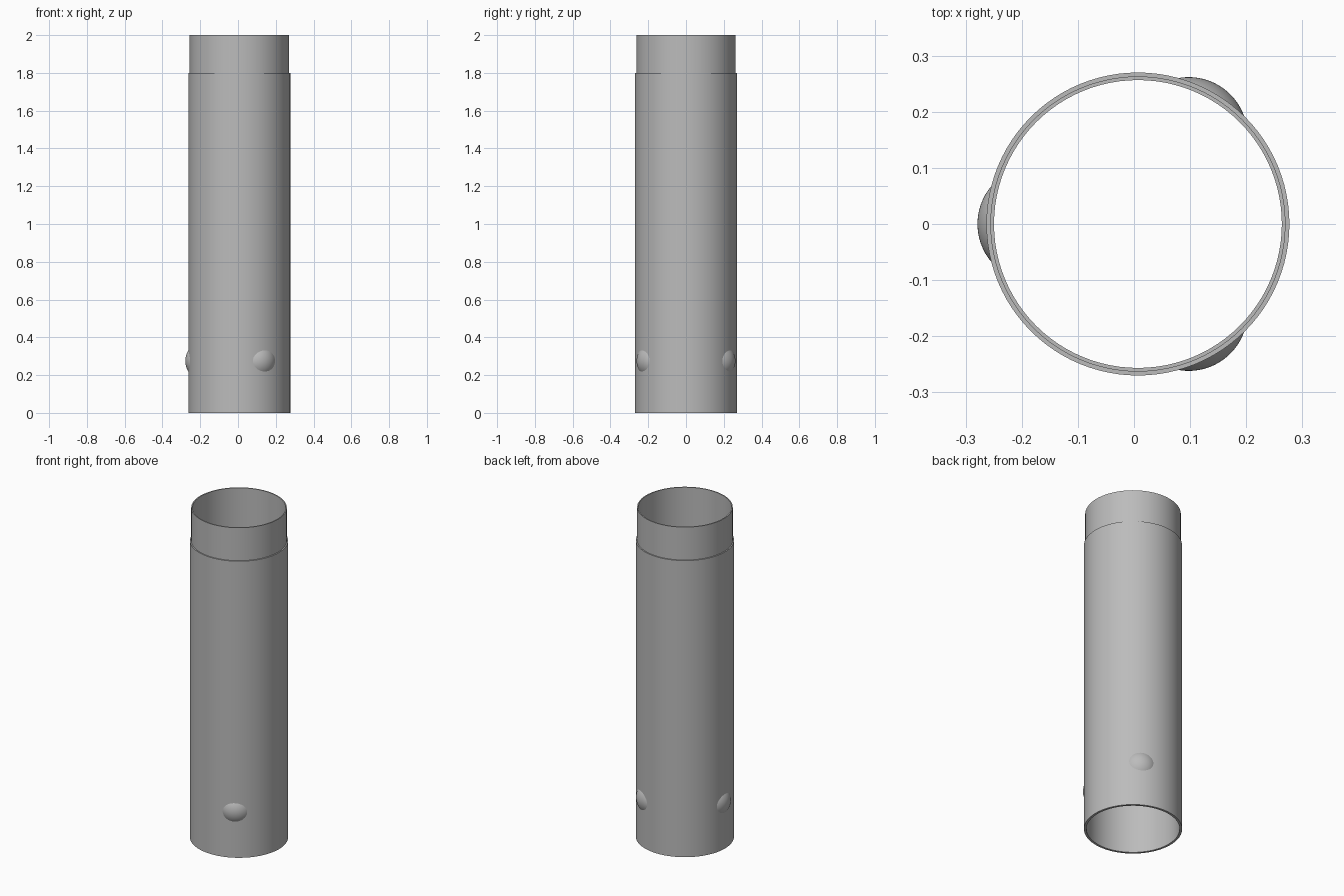
import bpy, bmesh, math
from mathutils import Vector

if "Cube" in bpy.data.objects:
    bpy.data.objects.remove(bpy.data.objects["Cube"], do_unlink=True)

AXIS_X = 0.007       # the tube sits slightly off centre because of the side bump
OUTER, SLEEVE, INNER = 0.27, 0.263, 0.2565
SEGMENTS = 96

grey = bpy.data.materials.new("plain grey")
grey.use_nodes = True
color = (0.5, 0.5, 0.5, 1)
grey.diffuse_color = color
grey.node_tree.nodes["Principled BSDF"].inputs["Base Color"].default_value = color


def finish(bm, name):
    mesh = bpy.data.meshes.new(name)
    bm.to_mesh(mesh)
    bm.free()
    obj = bpy.data.objects.new(name, mesh)
    obj.location.x = AXIS_X
    mesh.materials.append(grey)
    bpy.context.collection.objects.link(obj)
    bpy.ops.object.select_all(action='DESELECT')
    obj.select_set(True)
    bpy.context.view_layer.objects.active = obj
    bpy.ops.object.shade_smooth_by_angle(angle=math.radians(35))
    return obj


# Hollow tube with a narrower sleeve at the top, turned from a closed wall profile
profile = [(INNER, 0), (OUTER, 0), (OUTER, 1.8), (SLEEVE, 1.8), (SLEEVE, 2), (INNER, 2)]
bm = bmesh.new()
verts = [bm.verts.new((r, 0, z)) for r, z in profile]
edges = [bm.edges.new((v, verts[(i + 1) % len(verts)])) for i, v in enumerate(verts)]
bmesh.ops.spin(bm, geom=verts + edges, axis=(0, 0, 1), cent=(0, 0, 0),
               angle=math.tau, steps=SEGMENTS, use_merge=True)
bmesh.ops.remove_doubles(bm, verts=bm.verts, dist=1e-5)
bmesh.ops.recalc_face_normals(bm, faces=bm.faces)
finish(bm, "tube")

# Three shallow domed bumps around the base, their rims buried in the wall
for name, degrees in (("right_bump", 180), ("front_bump", 300), ("back_bump", 60)):
    bm = bmesh.new()
    bmesh.ops.create_uvsphere(bm, u_segments=96, v_segments=48, radius=0.105)
    bmesh.ops.translate(bm, verts=bm.verts, vec=(0.181, 0, 0.275))
    bmesh.ops.bisect_plane(bm, geom=bm.verts[:] + bm.edges[:] + bm.faces[:],
                           plane_co=(0.25, 0, 0), plane_no=(1, 0, 0), clear_inner=True)
    for v in bm.verts:
        radius = math.hypot(v.co.x, v.co.y)
        if radius < 0.264:
            v.co.x *= 0.264 / radius
            v.co.y *= 0.264 / radius
    obj = finish(bm, name)
    obj.rotation_euler.z = math.radians(degrees)
